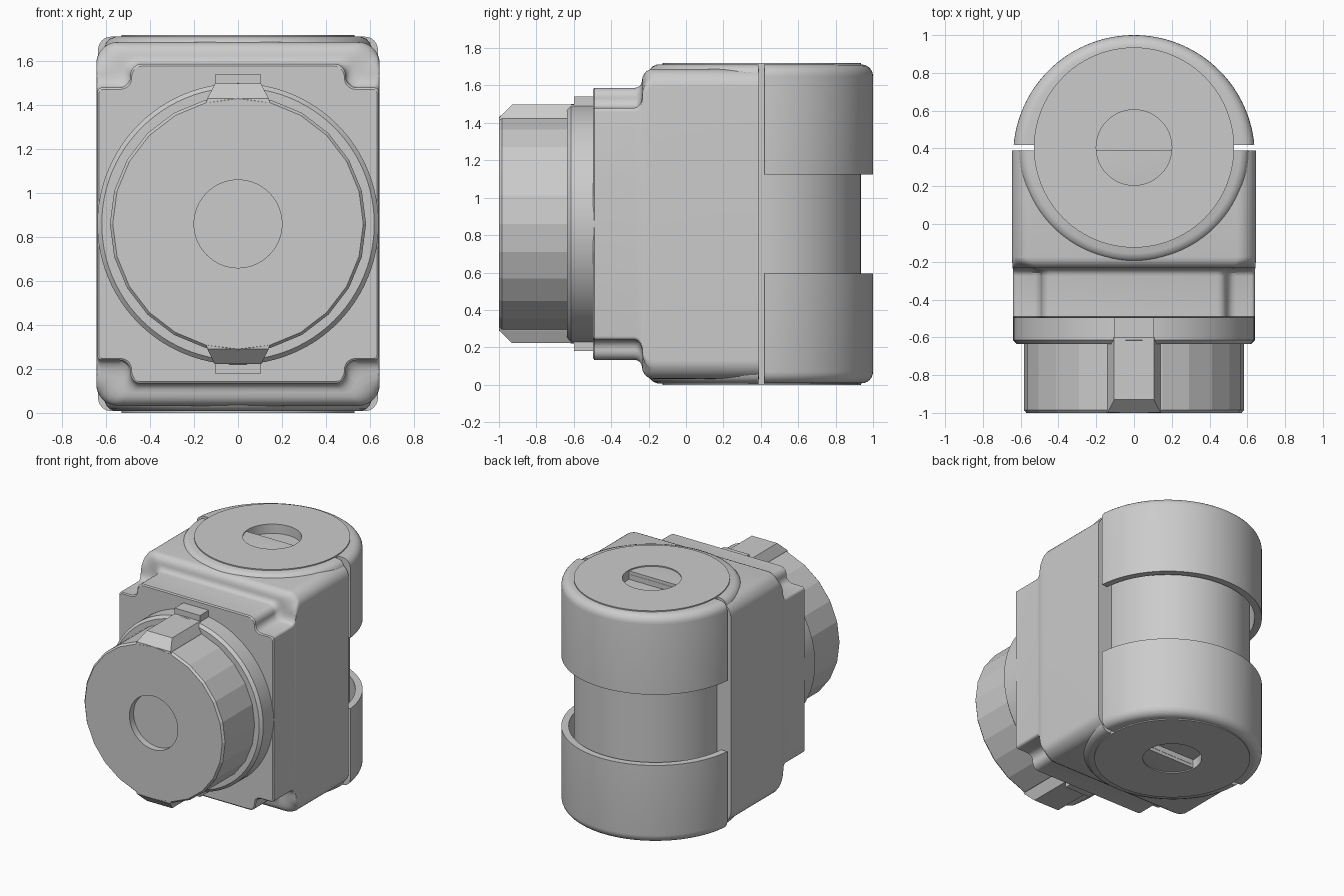
import bpy, bmesh, math
from math import sin, cos, pi, radians

if "Cube" in bpy.data.objects:
    bpy.data.objects.remove(bpy.data.objects["Cube"])

CZ = 0.86      # height of the horizontal axis
PIVOT_Y = 0.405  # position of the vertical axis


def loft(name, rings, angle=30):
    """Skin closed rings of equal point count and cap both ends."""
    bm = bmesh.new()
    loops = [[bm.verts.new(p) for p in ring] for ring in rings]
    n = len(loops[0])
    for a, b in zip(loops, loops[1:]):
        for i in range(n):
            j = (i + 1) % n
            bm.faces.new((a[i], a[j], b[j], b[i]))
    bm.faces.new(loops[0])
    bm.faces.new(loops[-1])
    bmesh.ops.recalc_face_normals(bm, faces=bm.faces)
    me = bpy.data.meshes.new(name)
    bm.to_mesh(me)
    bm.free()
    ob = bpy.data.objects.new(name, me)
    bpy.context.collection.objects.link(ob)
    if angle:
        bpy.ops.object.select_all(action='DESELECT')
        ob.select_set(True)
        bpy.context.view_layer.objects.active = ob
        bpy.ops.object.shade_smooth_by_angle(angle=radians(angle))
    return ob


def lathe_y(name, profile, sides, angle=30):
    """Profile of (radius, y) turned around the horizontal axis."""
    rings = [[(r * cos(2 * pi * i / sides), y, CZ + r * sin(2 * pi * i / sides))
              for i in range(sides)] for r, y in profile]
    return loft(name, rings, angle)


def lathe_z(name, profile, sides):
    """Profile of (radius, z) turned around the vertical axis."""
    rings = [[(r * cos(2 * pi * i / sides), PIVOT_Y + r * sin(2 * pi * i / sides), z)
              for i in range(sides)] for r, z in profile]
    return loft(name, rings)


def arc(cx, cz, r, a0, a1, n):
    return [(cx + r * cos(radians(a0 + (a1 - a0) * i / (n - 1))),
             cz + r * sin(radians(a0 + (a1 - a0) * i / (n - 1)))) for i in range(n)]


def mirror4(q):
    """Complete an outline from its upper right quarter."""
    return (q + [(-x, z) for x, z in reversed(q)] + [(-x, -z) for x, z in q]
            + [(x, -z) for x, z in reversed(q)])


# Housing: notched front plate blending into a rounded box
plate = mirror4(arc(0.62, 0.60, 0.02, 0, 90, 6) + arc(0.54, 0.67, 0.05, 270, 180, 6)
                + arc(0.44, 0.677, 0.05, 0, 90, 6))
box = mirror4(arc(0.545, 0.728, 0.10, 0, 90, 18))
steps = [(-0.49, 0), (-0.275, 0)]
steps += [(-0.275 + 0.04 * sin(a), 0.4 * (1 - cos(a))) for a in (pi / 8, pi / 4, 3 * pi / 8, pi / 2)]
steps += [(-0.235 + 0.06 * (1 - cos(a)), 0.4 + 0.6 * sin(a))
          for a in (pi / 10, pi / 5, 3 * pi / 10, 2 * pi / 5, pi / 2)]
rings = [[(x * 0.988, -0.497, CZ + z * 0.988) for x, z in plate]]
for y, t in steps + [(0.39, 1)]:
    rings.append([(a[0] + (b[0] - a[0]) * t, y, CZ + a[1] + (b[1] - a[1]) * t)
                  for a, b in zip(plate, box)])
loft("housing", rings)

# Raised half-round rims on the top and bottom of the housing
rim = [(0.61, 0.80), (0.60, 0.825), (0.585, 0.842), (0.56, 0.852)]
rim = [(r, -z) for r, z in reversed(rim)] + rim
loft("housing_rim", [[(r * cos(pi + pi * i / 48), 0.388 + r * sin(pi + pi * i / 48) * 0.97, CZ + z)
                      for i in range(49)] for r, z in rim])

# Vertical core with a round recess at each end
lathe_z("pivot_core", [(0.2, 1.65), (0.2, 1.72), (0.53, 1.72), (0.53, 0), (0.2, 0), (0.2, 0.07)], 96)

# Two curved rear shells, with rounded outer edges
section = [(0.05, 0.265), (0, 0.265), (0, 0.79)]
section += [(0.06 * (1 - cos(a * pi / 12)), 0.79 + 0.062 * sin(a * pi / 12)) for a in range(1, 7)]
section += [(0.12, 0.852), (0.12, 0.79), (0.05, 0.79)]
start = math.asin(0.06 / 0.64)
for name, s in (("upper_shell", 1), ("lower_shell", -1)):
    rings = []
    for i in range(65):
        a = start + (pi - 2 * start) * i / 64
        rings.append([((0.64 - d) * cos(a), max(0.418, 0.36 + (0.64 - d) * sin(a)), CZ + s * z)
                      for d, z in section])
    loft(name, rings)

# Front flange with a chamfered edge
lathe_y("flange", [(0.64, -0.48), (0.64, -0.615), (0.62, -0.635)], 96)

# Faceted end cap with a central recess
lathe_y("end_cap", [(0.583, -0.60), (0.583, -0.985), (0.57, -1.0)], 24, 0)
cap = bpy.data.objects["end_cap"]
cutter = lathe_y("recess_cutter", [(0.2, -1.1), (0.2, -0.95)], 64)
cutter.hide_render = True
cutter.hide_set(True)
cut = cap.modifiers.new("recess", 'BOOLEAN')
cut.operation = 'DIFFERENCE'
cut.object = cutter
cut.solver = 'EXACT'

# Tapered grip ribs and flange tabs, top and bottom
for side, s in (("top", 1), ("bottom", -1)):
    loft("grip_rib_" + side, [
        [(-w, y, CZ + s * z), (w, y, CZ + s * z), (w, -0.6, CZ + s * z), (-w, -0.6, CZ + s * z)]
        for w, y, z in ((0.145, -1.0, 0.55), (0.14, -0.998, 0.57), (0.105, -0.93, 0.638))], 0)
    loft("flange_tab_" + side, [
        [(-0.105, -0.6, CZ + s * z), (0.105, -0.6, CZ + s * z),
         (0.105, -0.48, CZ + s * z), (-0.105, -0.48, CZ + s * z)] for z in (0.6, 0.68)], 0)
